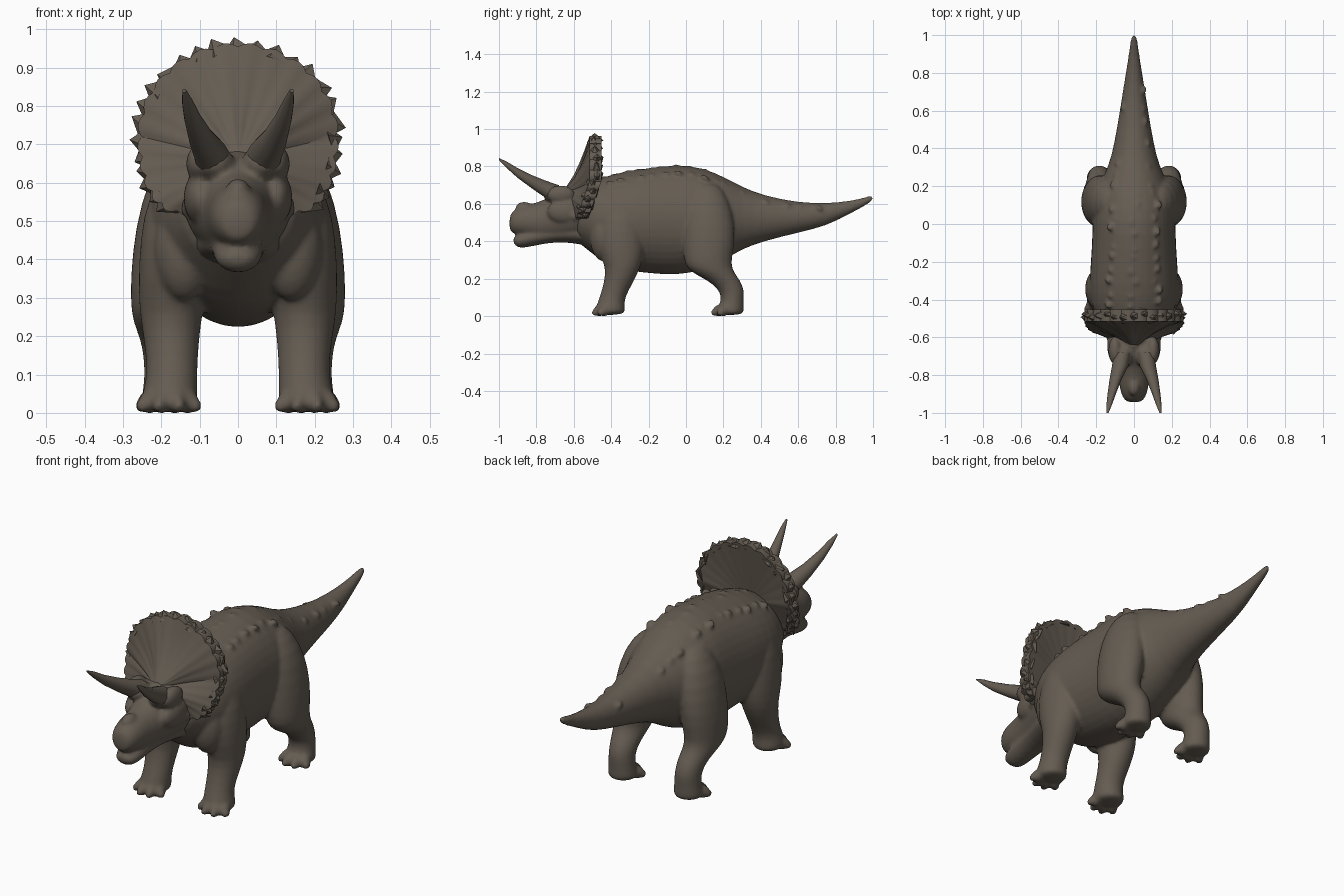
import bpy
import bmesh
import random
from math import sin, cos, pi, radians, copysign
from mathutils import Vector

random.seed(4)
default = bpy.data.objects.get("Cube")
if default:
    bpy.data.objects.remove(default, do_unlink=True)

hide = bpy.data.materials.new("grey brown hide")
hide.use_nodes = True
hide.diffuse_color = (0.13, 0.108, 0.085, 1)
hide.node_tree.nodes["Principled BSDF"].inputs["Base Color"].default_value = hide.diffuse_color


def finish(name, bm, mirror=False, fuse=0):
    """Make a shaded object; fuse welds overlapping volumes into one skin."""
    bmesh.ops.recalc_face_normals(bm, faces=bm.faces)
    mesh = bpy.data.meshes.new(name)
    bm.to_mesh(mesh)
    bm.free()
    mesh.materials.append(hide)
    obj = bpy.data.objects.new(name, mesh)
    bpy.context.collection.objects.link(obj)
    if mirror:
        mod = obj.modifiers.new("mirror", "MIRROR")
        mod.use_mirror_merge = False
    if fuse:
        obj.modifiers.new("round", "SUBSURF").levels = 1
        mod = obj.modifiers.new("weld", "REMESH")
        mod.mode = "VOXEL"
        mod.voxel_size = fuse
        mod.use_smooth_shade = True
        mod = obj.modifiers.new("soften", "SMOOTH")
        mod.iterations = 5
    bpy.ops.object.select_all(action="DESELECT")
    obj.select_set(True)
    bpy.context.view_layer.objects.active = obj
    bpy.ops.object.shade_smooth_by_angle(angle=radians(40))
    return obj


def loft(bm, rows, axis, sides=16, flip=1):
    """Skin ellipses (centre, x radius, other radius) set across an axis."""
    rings = []
    for (x, y, z), rx, other in rows:
        ring = []
        for i in range(sides):
            a = 2 * pi * i / sides
            u, v = rx * cos(a), other * sin(a)
            off = Vector((u, 0, v)) if axis == "y" else Vector((u, v, 0))
            ring.append(bm.verts.new(Vector((x * flip, y, z)) + off))
        rings.append(ring)
    for low, high in zip(rings, rings[1:]):
        for i in range(sides):
            j = (i + 1) % sides
            bm.faces.new((low[i], low[j], high[j], high[i]))
    bm.faces.new(rings[0])
    bm.faces.new(rings[-1])


def profile(bm, rows, sides=16):
    """Loft along y from side profile rows: y, top, bottom, half width."""
    loft(bm, [((0, y, (top + low) / 2), w, (top - low) / 2)
              for y, top, low, w in rows], "y", sides)


def spike(bm, base, tip, width, depth, sides=6):
    """Pointed cone between two points, with its own width and depth."""
    base, tip = Vector(base), Vector(tip)
    direction = (tip - base).normalized()
    side = direction.cross(Vector((0, 1, 0))).normalized()
    up = side.cross(direction)
    ring = []
    for i in range(sides):
        a = 2 * pi * i / sides
        ring.append(bm.verts.new(base + side * width * cos(a) + up * depth * sin(a)))
    point = bm.verts.new(tip)
    bm.faces.new(ring)
    for i in range(sides):
        bm.faces.new((ring[i], ring[(i + 1) % sides], point))


def ellipsoid(bm, centre, radii):
    made = bmesh.ops.create_uvsphere(bm, u_segments=12, v_segments=8, radius=1)["verts"]
    bmesh.ops.scale(bm, vec=radii, verts=made)
    bmesh.ops.translate(bm, vec=centre, verts=made)


# Trunk, neck and tail
TRUNK = [(-.62, .62, .42, .12), (-.52, .715, .35, .185), (-.43, .75, .27, .232),
         (-.32, .78, .24, .24), (-.2, .795, .225, .232), (-.05, .815, .213, .222),
         (.08, .8, .238, .225), (.2, .75, .292, .19), (.3, .692, .358, .138),
         (.42, .645, .4, .106), (.6, .608, .445, .076), (.75, .604, .48, .052),
         (.87, .615, .543, .032), (.95, .633, .585, .021), (1.004, .65, .618, .014)]
body = bmesh.new()
profile(body, TRUNK, 20)

# Low knobs scattered in rows over the back and down the tail
for (y0, z0, _, w0), (y1, z1, _, w1) in zip(TRUNK[2:11], TRUNK[3:12]):
    for t in (.15, .65):
        for lane in (-.5, 0, .5):
            s = t + random.uniform(-.15, .15)
            y, z, w = y0 + (y1 - y0) * s, z0 + (z1 - z0) * s, w0 + (w1 - w0) * s
            x = lane * w + random.uniform(-.02, .02)
            top = z - lane * lane * w * .55
            lift = random.uniform(.01, .025)
            spike(body, (x, y - .01, top - .03), (x * 1.1, y + .015, top + lift), .04, .05)

# Legs with splayed toes, welded into the trunk
LEGS = [
    [((.12, -.34, .66), .05, .07), ((.15, -.345, .57), .088, .11),
     ((.164, -.35, .45), .094, .13), ((.17, -.345, .34), .092, .125),
     ((.175, -.335, .26), .084, .094), ((.173, -.36, .18), .072, .08),
     ((.171, -.395, .1), .066, .068), ((.178, -.405, .05), .074, .078),
     ((.18, -.405, .003), .078, .088)],
    [((.12, .11, .72), .04, .06), ((.15, .115, .62), .085, .12),
     ((.175, .12, .48), .096, .145), ((.188, .12, .36), .094, .14),
     ((.196, .115, .28), .086, .127), ((.195, .14, .235), .08, .118),
     ((.187, .205, .19), .068, .088), ((.185, .245, .14), .062, .068),
     ((.183, .25, .09), .062, .06), ((.183, .238, .04), .07, .072),
     ((.183, .233, .003), .076, .08)],
]
for rows in LEGS:
    x, y, z = rows[-1][0]
    for flip in (-1, 1):
        loft(body, rows, "z", flip=flip)
        for turn in (-55, -18, 18, 55):
            a = radians(turn)
            out = Vector((sin(a), -cos(a), 0))
            foot = Vector((x * flip, y, .029))
            ellipsoid(body, foot + out * .06, (.031, .035, .031))
            ellipsoid(body, foot + out * .084 - Vector((0, 0, .01)), (.018, .022, .02))

# Shoulder folds beside the neck
for side in (-1, 1):
    ellipsoid(body, (.14 * side, -.44, .43), (.085, .08, .14))
finish("body_and_legs", body, fuse=.009)

# Head: skull with beak, closed lower jaw, brows, cheeks and nose bump
head = bmesh.new()
profile(head, [(-.945, .53, .46, .03), (-.928, .567, .44, .06), (-.87, .597, .425, .078),
               (-.8, .605, .405, .084), (-.73, .64, .398, .098), (-.65, .69, .4, .13),
               (-.56, .7, .4, .15), (-.48, .68, .4, .14)])
profile(head, [(-.925, .42, .395, .028), (-.905, .432, .364, .052), (-.86, .465, .364, .066),
               (-.78, .48, .382, .07), (-.7, .49, .395, .08), (-.58, .5, .39, .11),
               (-.5, .5, .36, .13)])
ellipsoid(head, (0, -.865, .58), (.034, .05, .032))
for side in (-1, 1):
    ellipsoid(head, (.06 * side, -.7, .65), (.055, .07, .045))
    ellipsoid(head, (.1 * side, -.67, .65), (.038, .08, .05))
    ellipsoid(head, (.1 * side, -.64, .56), (.045, .11, .07))
    spike(head, (.09 * side, -.6, .56), (.195 * side, -.58, .48), .06, .07)
finish("head", head, fuse=.009)

# Brow horns, curving forward and out
bm = bmesh.new()
loft(bm, [((.06, -.68, .64), .05, .06), ((.073, -.75, .678), .043, .046),
          ((.097, -.82, .716), .032, .036), ((.118, -.9, .765), .022, .026),
          ((.132, -.96, .81), .014, .017), ((.14, -1, .84), .005, .005)], "y", 12)
finish("brow_horns", bm, mirror=True)


# Frill: dished fan from the skull to a wavy rim, squarer in its lower half
def rim(angle, scale=1.0):
    c, s = cos(angle), sin(angle)
    wide = c if s > 0 else copysign(abs(c) ** .35, c)
    x = .252 * wide * scale
    z = .72 + (.235 if s > 0 else .2) * s * scale
    return Vector((x, -.485 - .075 * max(0, -s), z))


bm = bmesh.new()
steps = 96
hub_front, hub_back = Vector((0, -.7, .66)), Vector((0, -.5, .66))
rings = []
layers = [("front", t) for t in (.12, .3, .5, .7, .88, 1)] + \
         [("back", t) for t in (1, .85, .6, .3)]
for face, t in layers:
    ring = []
    for i in range(steps):
        a = 2 * pi * i / steps
        edge = rim(a, 1 + .045 * abs(sin(a * 12)))
        hub = hub_front if face == "front" else hub_back
        p = hub.lerp(edge, t)
        if face == "front":
            p.y = hub.y + (edge.y - .03 - hub.y) * t ** .5
            p.y += .008 * sin(a * 5 + pi / 2) * t * (1 - t) * 3
        else:
            p.y = hub.y + (edge.y + .032 - hub.y) * t
        ring.append(bm.verts.new(p))
    rings.append(ring)
for inner, outer in zip(rings, rings[1:]):
    for i in range(steps):
        j = (i + 1) % steps
        bm.faces.new((inner[i], inner[j], outer[j], outer[i]))
bm.faces.new(rings[0])
bm.faces.new(rings[-1])
finish("neck_frill", bm)

# Broad pointed scutes around the frill rim
bm = bmesh.new()
count = 27
for i in range(count):
    a = radians(-62) + radians(304) * i / (count - 1)
    shift = Vector((0, random.uniform(-.01, .012), 0))
    lean = a + random.uniform(-.07, .07)
    spike(bm, rim(a, .94) + shift, rim(lean, random.uniform(1.08, 1.13)) + shift, .046, .036, 5)
finish("frill_scutes", bm)
